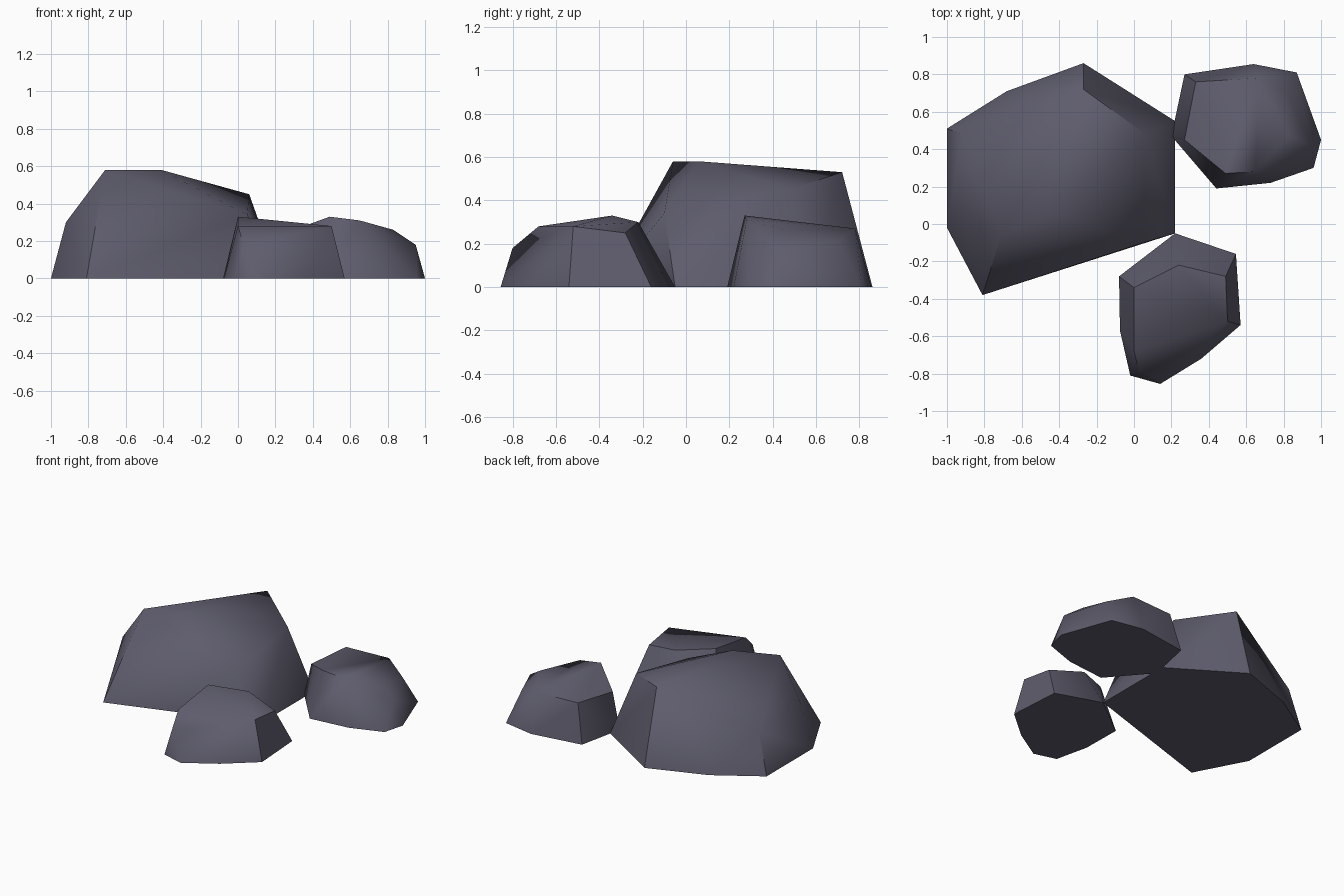
import bpy, bmesh, math

if "Cube" in bpy.data.objects:
    bpy.data.objects.remove(bpy.data.objects["Cube"])

stone = bpy.data.materials.new("slate_grey")
stone.diffuse_color = (0.112, 0.107, 0.150, 1)
stone.use_nodes = True
stone.node_tree.nodes["Principled BSDF"].inputs["Base Color"].default_value = stone.diffuse_color


def make_rock(name, footprint, crown):
    """Faceted boulder: ground outline (x, y) wrapped up to its upper corners (x, y, z)."""
    bm = bmesh.new()
    for x, y in footprint:
        bm.verts.new((x, y, 0))
    for p in crown:
        bm.verts.new(p)
    hull = bmesh.ops.convex_hull(bm, input=bm.verts[:])
    loose = [v for v in bm.verts if not v.link_faces]
    bmesh.ops.delete(bm, geom=loose, context='VERTS')
    # merge the flat underside into one face
    bmesh.ops.dissolve_limit(bm, angle_limit=math.radians(1),
                             verts=bm.verts[:], edges=bm.edges[:])
    bmesh.ops.recalc_face_normals(bm, faces=bm.faces[:])
    mesh = bpy.data.meshes.new(name)
    bm.to_mesh(mesh)
    bm.free()
    mesh.materials.append(stone)
    obj = bpy.data.objects.new(name, mesh)
    bpy.context.collection.objects.link(obj)
    bpy.ops.object.select_all(action='DESELECT')
    obj.select_set(True)
    bpy.context.view_layer.objects.active = obj
    bpy.ops.object.shade_smooth_by_angle(angle=math.radians(50))
    return obj


# large boulder
make_rock("large_rock",
          [(-1, .51), (-.68, .71), (-.27, .86), (.22, .55),
           (.22, -.05), (-.33, -.21), (-.81, -.38), (-1, -.02)],
          [(-.71, -.06, .58), (-.41, .06, .58), (-.27, .72, .53),
           (.06, .48, .45), (.05, -.10, .34), (-.92, .48, .29), (-.92, 0, .30)])

# small boulder at the back right
make_rock("back_rock",
          [(.20, .47), (.27, .80), (.64, .855), (.87, .81),
           (1, .45), (.96, .30), (.73, .22), (.44, .19)],
          [(.49, .27, .33), (.65, .28, .31), (.27, .45, .25), (.33, .76, .27),
           (.66, .78, .27), (.82, .70, .21), (.83, .47, .26), (.95, .42, .18)])

# small boulder at the front
make_rock("front_rock",
          [(.22, -.05), (.545, -.16), (.57, -.54), (.36, -.72),
           (.14, -.855), (-.02, -.81), (-.075, -.57), (-.08, -.28)],
          [(0, -.34, .33), (.24, -.22, .30), (.49, -.28, .25), (.50, -.52, .28),
           (0, -.68, .28), (.03, -.80, .18)])
